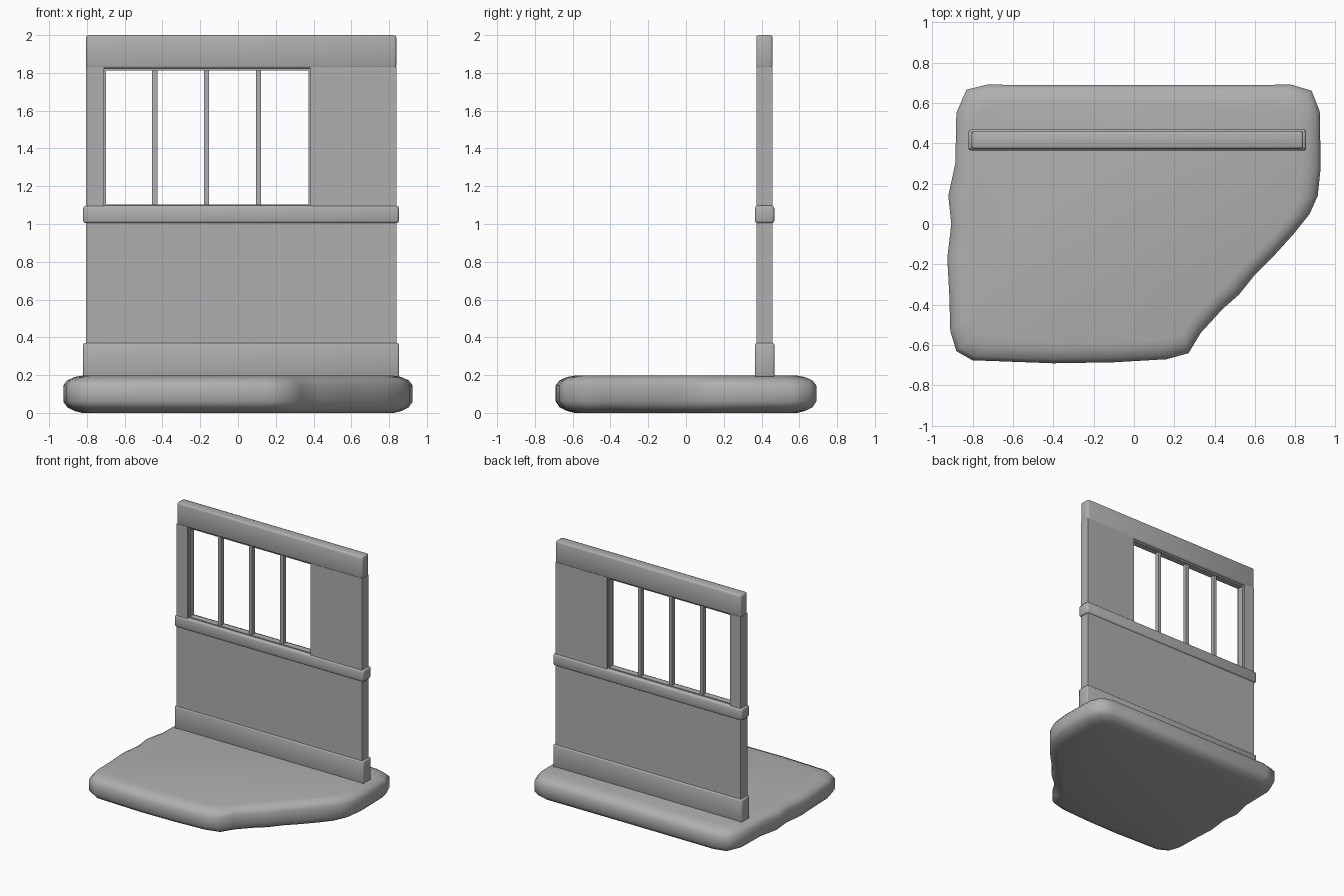
import bpy, bmesh
from mathutils import Vector

if "Cube" in bpy.data.objects:
    bpy.data.objects.remove(bpy.data.objects["Cube"])

grey = bpy.data.materials.new("mid_grey")
grey.diffuse_color = (.43, .43, .43, 1)
grey.use_nodes = True
grey.node_tree.nodes["Principled BSDF"].inputs["Base Color"].default_value = grey.diffuse_color


def finish(name, bm, bevel=0.0, angle=0.6):
    bmesh.ops.recalc_face_normals(bm, faces=bm.faces[:])
    mesh = bpy.data.meshes.new(name)
    bm.to_mesh(mesh)
    bm.free()
    mesh.materials.append(grey)
    ob = bpy.data.objects.new(name, mesh)
    bpy.context.collection.objects.link(ob)
    if bevel:
        m = ob.modifiers.new("bevel", 'BEVEL')
        m.width = bevel
        m.segments = 2
        angle = 3.1  # soft shading across the rounded trim
    bpy.ops.object.select_all(action='DESELECT')
    bpy.context.view_layer.objects.active = ob
    ob.select_set(True)
    bpy.ops.object.shade_smooth_by_angle(angle=angle)
    return ob


def box(name, x, y, z, bevel=0.0):
    bm = bmesh.new()
    bmesh.ops.create_cube(bm, size=1)
    for v in bm.verts:
        v.co = Vector([(a + b) / 2 + c * (b - a) for (a, b), c in zip((x, y, z), v.co)])
    return finish(name, bm, bevel)


# Irregular stone slab: worn outline, rounded rim
outline = [(-.83, .665), (-.73, .69), (0, .688), (.78, .69), (.88, .66), (.92, .56), (.925, .28),
           (.91, .14), (.87, .05), (.79, -.05), (.70, -.15), (.60, -.25), (.52, -.35),
           (.44, -.42), (.33, -.54), (.27, -.64), (.16, -.67), (-.1, -.685), (-.4, -.69),
           (-.8, -.675), (-.88, -.63), (-.91, -.53), (-.915, -.35), (-.925, -.17),
           (-.905, 0), (-.92, .14), (-.885, .3), (-.88, .55)]
rim = [(.10, 0), (.06, .01), (.02, .03), (0, .06), (0, .145), (.02, .172), (.06, .19), (.10, .197)]
bm = bmesh.new()
rings = [[bm.verts.new((x * (1 - i / .92), y * (1 - i / .69), z)) for x, y in outline]
         for i, z in rim]
n = len(outline)
for a, b in zip(rings, rings[1:]):
    for k in range(n):
        bm.faces.new((a[k], a[(k + 1) % n], b[(k + 1) % n], b[k]))
bm.faces.new(rings[0][::-1])
bm.faces.new(rings[-1])
finish("stone_slab", bm, angle=0.8)

# Wall panels around the window opening
WALL_X, WALL_Y = (-.804, .838), (.373, .457)
box("lower_panel", WALL_X, WALL_Y, (.19, 1.05))
box("left_post", (WALL_X[0], -.709), WALL_Y, (1.05, 1.83))
box("right_panel", (.381, WALL_X[1]), WALL_Y, (1.05, 1.83))

# Horizontal trim
RAIL_X, RAIL_Y = (-.82, .853), (.365, .468)
box("top_beam", WALL_X, (.372, .458), (1.824, 2.0), .012)
box("middle_rail", RAIL_X, RAIL_Y, (1.004, 1.097), .014)
box("baseboard", RAIL_X, RAIL_Y, (.188, .37), .01)

# Thin window frame and bars
FRAME_Y = (.39, .44)
box("frame_left", (-.711, -.7), FRAME_Y, (1.09, 1.826))
box("frame_right", (.373, .383), FRAME_Y, (1.09, 1.826))
box("frame_bottom", (-.709, .381), FRAME_Y, (1.085, 1.104))
box("frame_top", (-.709, .381), FRAME_Y, (1.812, 1.826))
for k in range(3):
    cx = -.441 + .275 * k
    box(f"window_bar_{k + 1}", (cx - .0135, cx + .0135), (.398, .432), (1.095, 1.82))
